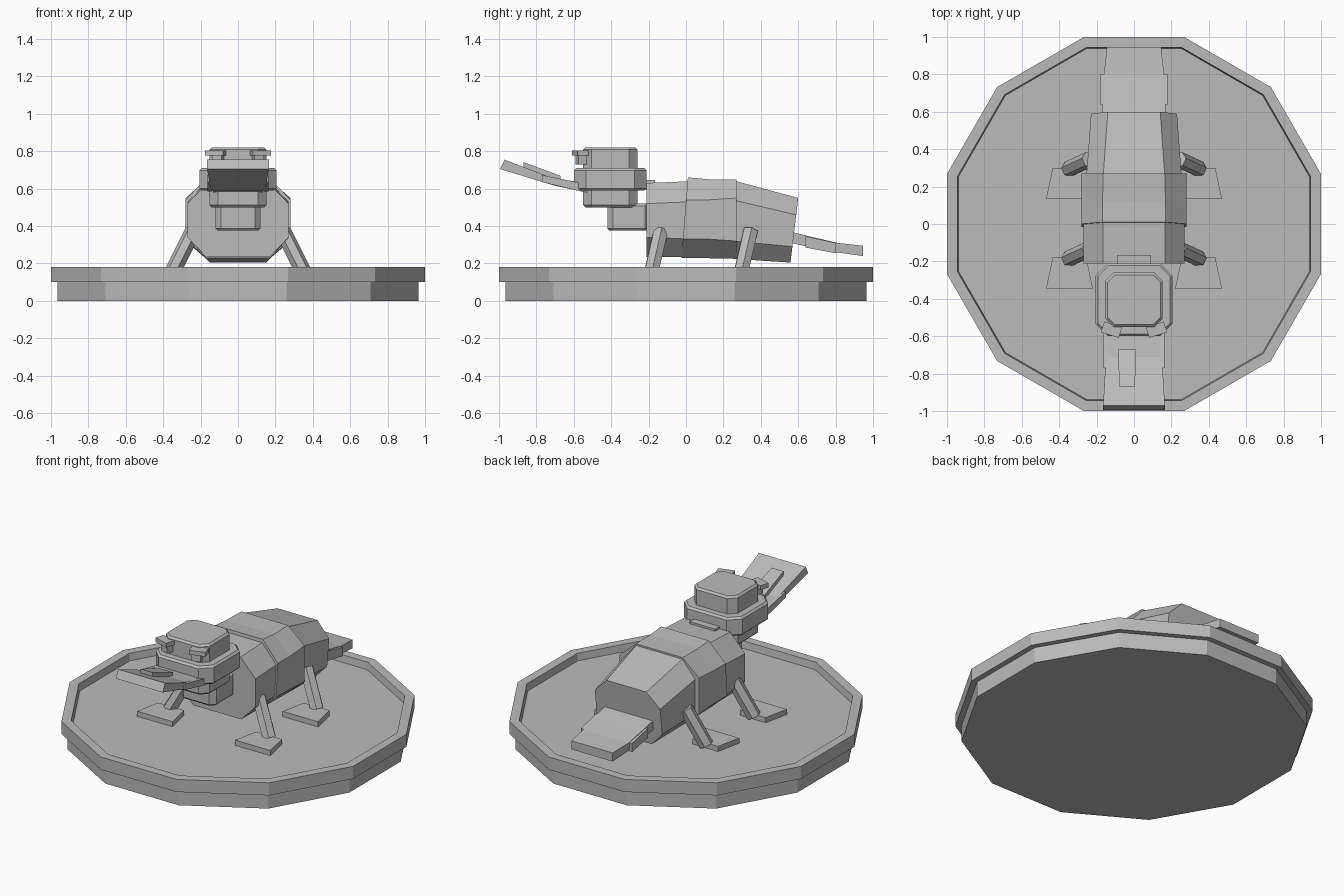
import bpy, bmesh, math
from mathutils import Vector, Matrix

cube = bpy.data.objects.get("Cube")
if cube:
    bpy.data.objects.remove(cube, do_unlink=True)

grey = bpy.data.materials.new("plain_grey")
grey.use_nodes = True
grey.diffuse_color = (0.5, 0.5, 0.5, 1)
grey.node_tree.nodes["Principled BSDF"].inputs["Base Color"].default_value = (0.5, 0.5, 0.5, 1)


def loft(name, rings, bevel=0):
    """Skin a list of equal-length point rings and cap both ends."""
    bm = bmesh.new()
    rows = [[bm.verts.new(p) for p in ring] for ring in rings]
    n = len(rows[0])
    for a, b in zip(rows, rows[1:]):
        for i in range(n):
            j = (i + 1) % n
            bm.faces.new((a[i], a[j], b[j], b[i]))
    bm.faces.new(rows[0])
    bm.faces.new(rows[-1])
    bmesh.ops.recalc_face_normals(bm, faces=bm.faces)
    mesh = bpy.data.meshes.new(name)
    bm.to_mesh(mesh)
    bm.free()
    mesh.materials.append(grey)
    obj = bpy.data.objects.new(name, mesh)
    bpy.context.collection.objects.link(obj)
    if bevel:
        mod = obj.modifiers.new("edge", 'BEVEL')
        mod.width, mod.segments = bevel, 1
        mod.limit_method, mod.angle_limit = 'ANGLE', math.radians(50)
    return obj


def dodecagon(r, z):
    return [(r * math.cos(math.radians(15 + 30 * i)),
             r * math.sin(math.radians(15 + 30 * i)), z) for i in range(12)]


def body_ring(y, top, wide, low, z_top, z_shoulder, z_hip, z_bottom, lean=0):
    """Eight-sided body section; lean slides the underside along y."""
    half = [(low, z_bottom), (wide, z_hip), (wide, z_shoulder), (top, z_top)]
    pts = half + [(-x, z) for x, z in reversed(half)]
    return [(x, y + lean * (z_top - z), z) for x, z in pts]


def block(name, x, y0, y1, z0, z1, cut, bevel=0.012):
    """Upright block with chamfered corners."""
    corner = [(x, y0 + cut), (x, y1 - cut), (x - cut, y1), (cut - x, y1),
              (-x, y1 - cut), (-x, y0 + cut), (cut - x, y0), (x - cut, y0)]
    return loft(name, [[(a, b, z) for a, b in corner] for z in (z0, z1)], bevel)


def slab(name, sections, cx=0):
    """Flat plate along y from (y_top, z_top, y_bottom, z_bottom, half width)."""
    return loft(name, [[(cx - w, yt, zt), (cx + w, yt, zt), (cx + w, yb, zb), (cx - w, yb, zb)]
                       for yt, zt, yb, zb, w in sections])


def box(name, centre, size, turn=0):
    hx, hy, hz = (s / 2 for s in size)
    rot = Matrix.Rotation(turn, 3, 'Z')
    ring = [(-hx, -hy), (hx, -hy), (hx, hy), (-hx, hy)]
    return loft(name, [[Vector(centre) + rot @ Vector((x, y, z)) for x, y in ring] for z in (-hz, hz)])


def strut(name, a, b, r):
    """Six-sided prism between two points."""
    a, b = Vector(a), Vector(b)
    q = (b - a).to_track_quat('Z', 'Y')
    ring = [q @ Vector((r * math.cos(t), r * math.sin(t), 0))
            for t in (i * math.pi / 3 for i in range(6))]
    return loft(name, [[p + v for v in ring] for p in (a, b)])


# Twelve-sided stand with a raised rim and sunken floor
loft("stand_foot", [dodecagon(1.0, 0), dodecagon(1.0, 0.1)])
loft("stand_tray", [dodecagon(1.035, 0.1), dodecagon(1.035, 0.18),
                    dodecagon(0.978, 0.18), dodecagon(0.972, 0.135)])

# Body in three overlapping segments
loft("chest", [body_ring(-0.21, 0.165, 0.27, 0.17, 0.63, 0.52, 0.34, 0.235),
               body_ring(0.03, 0.165, 0.27, 0.17, 0.64, 0.53, 0.33, 0.235)])
loft("torso", [body_ring(0.01, 0.168, 0.28, 0.17, 0.66, 0.54, 0.33, 0.23, -0.08),
               body_ring(0.12, 0.168, 0.28, 0.17, 0.65, 0.54, 0.33, 0.228),
               body_ring(0.27, 0.165, 0.28, 0.17, 0.65, 0.55, 0.32, 0.225)])
loft("rump", [body_ring(0.25, 0.165, 0.255, 0.17, 0.645, 0.54, 0.32, 0.225),
              body_ring(0.6, 0.14, 0.23, 0.15, 0.55, 0.46, 0.29, 0.205, -0.12)])

# Neck and head
block("neck", 0.12, -0.42, -0.19, 0.375, 0.52, 0.03)
box("nape_plate", (0, -0.2, 0.62), (0.18, 0.07, 0.05))
block("skull", 0.153, -0.55, -0.26, 0.5, 0.82, 0.045)
block("cheek_band", 0.205, -0.6, -0.21, 0.59, 0.71, 0.065)

# Bill, curving upwards, with a raised plate on top
slab("bill", [(-0.53, 0.63, -0.53, 0.58, 0.13), (-0.71, 0.655, -0.7, 0.615, 0.15),
              (-0.97, 0.755, -0.995, 0.705, 0.165)])
slab("bill_plate", [(-0.67, 0.668, -0.67, 0.63, 0.048),
                    (-0.87, 0.742, -0.87, 0.7, 0.042)], -0.037)

# Flat tail
slab("tail", [(0.56, 0.37, 0.56, 0.31, 0.17), (0.66, 0.345, 0.65, 0.29, 0.168),
              (0.81, 0.31, 0.8, 0.26, 0.16), (0.945, 0.295, 0.945, 0.24, 0.145)])

# Paired parts
for side, s in (("left", 1), ("right", -1)):
    box(f"eye_{side}", (s * 0.105, -0.555, 0.755), (0.055, 0.06, 0.05), s * 0.3)
    box(f"brow_{side}", (s * 0.12, -0.565, 0.79), (0.1, 0.06, 0.028), s * 0.3)
    slab(f"bill_edge_{side}", [(-0.56, 0.63, -0.56, 0.585, 0.012),
                               (-0.77, 0.672, -0.77, 0.635, 0.012)], s * 0.152)
    slab(f"tail_edge_{side}", [(0.64, 0.345, 0.64, 0.285, 0.012),
                               (0.8, 0.31, 0.8, 0.255, 0.012)], s * 0.168)
    for end, y in (("front", 0), ("back", 0.48)):
        strut(f"{end}_leg_{side}", (s * 0.24, y - 0.135, 0.375), (s * 0.35, y - 0.185, 0.155), 0.043)
        # Webbed foot, wider at the toes
        outline = [(0.22, -0.345), (0.47, -0.345), (0.435, -0.18), (0.255, -0.18)]
        loft(f"{end}_foot_{side}", [[(s * px, y + py, z) for px, py in outline] for z in (0.13, 0.168)])
